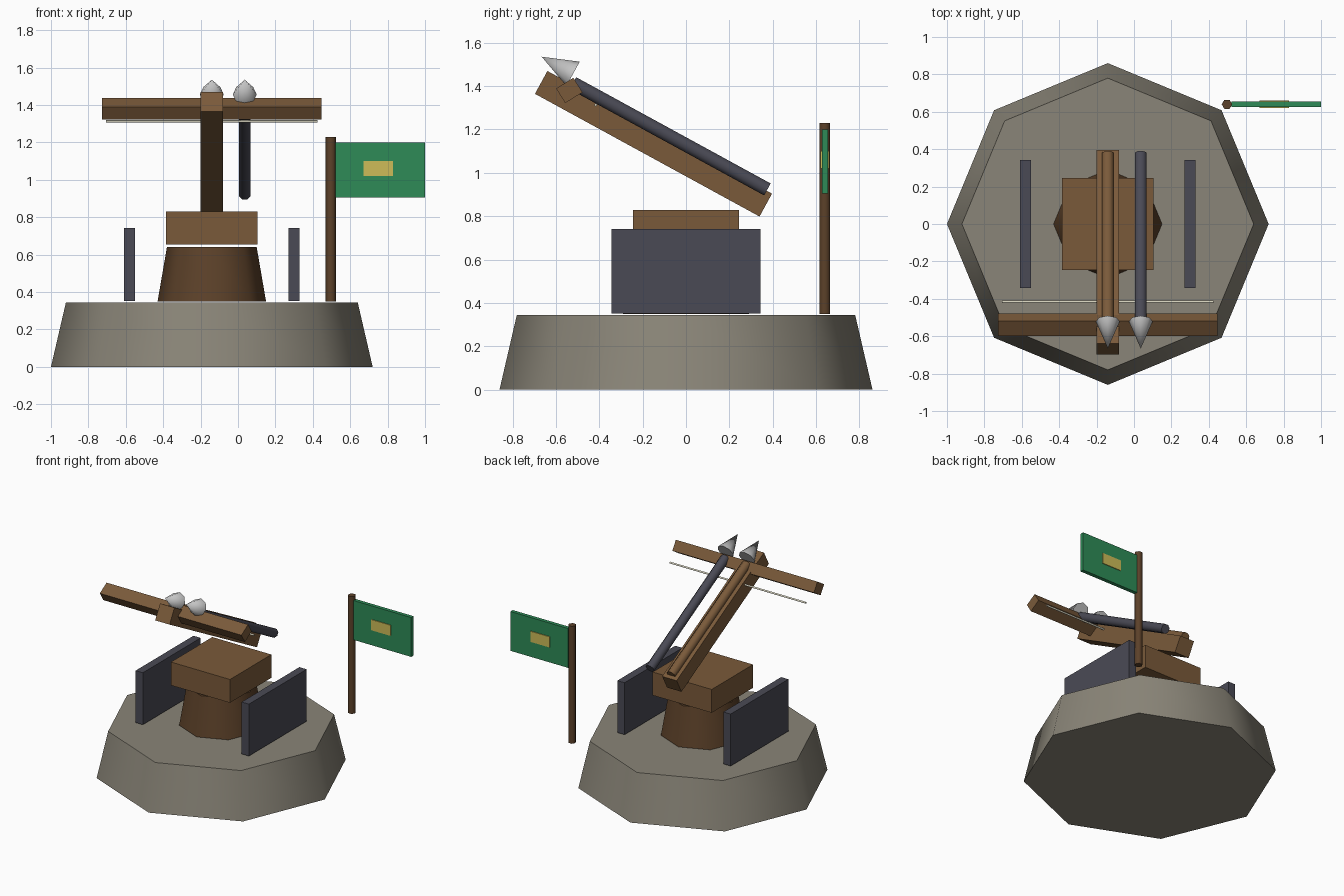
import bpy
import math
from mathutils import Matrix, Vector

cube = bpy.data.objects.get("Cube")
if cube:
    bpy.data.objects.remove(cube, do_unlink=True)


def material(name, hex_code):
    """One flat colour, converted from a display hex code to linear."""
    chans = [int(hex_code[i:i + 2], 16) / 255 for i in (0, 2, 4)]
    col = [c / 12.92 if c < 0.04 else ((c + 0.055) / 1.055) ** 2.4 for c in chans] + [1]
    m = bpy.data.materials.new(name)
    m.use_nodes = True
    m.diffuse_color = col
    m.node_tree.nodes["Principled BSDF"].inputs["Base Color"].default_value = col
    return m


stone = material("stone", "8A8578")
wood = material("wood", "7A5A3A")
dark_wood = material("dark_wood", "5C4129")
iron = material("dark_iron", "4A4A55")
steel = material("steel", "C4C4C4")
cord = material("cord", "D8D4C0")
green = material("flag_green", "2E8B57")
gold = material("emblem_gold", "CDBC58")


def finish(obj, name, mat):
    obj.name = obj.data.name = name
    obj.data.materials.append(mat)
    return obj


def box(name, mat, center, size, tilt=0):
    bpy.ops.mesh.primitive_cube_add(size=1)
    obj = bpy.context.object
    obj.data.transform(Matrix.Diagonal((*size, 1)))
    obj.location = center
    obj.rotation_euler.x = tilt
    return finish(obj, name, mat)


def rod(name, mat, start, end, r1, r2, sides, turn=0):
    """Tapered prism between two points, with smooth sides and sharp rims."""
    start, end = Vector(start), Vector(end)
    axis = end - start
    bpy.ops.mesh.primitive_cone_add(vertices=sides, radius1=r1, radius2=r2,
                                    depth=axis.length)
    obj = bpy.context.object
    obj.data.transform(Matrix.Rotation(turn, 4, 'Z'))
    obj.location = (start + end) / 2
    obj.rotation_euler = axis.to_track_quat('Z', 'Y').to_euler()
    bpy.ops.object.shade_smooth_by_angle(angle=math.radians(65))
    return finish(obj, name, mat)


CX = -0.14  # centre line of the turret

# Stone base, pedestal and turntable
rod("stone_base", stone, (CX, 0, 0), (CX, 0, 0.345), 0.86, 0.78, 8)
rod("pedestal", dark_wood, (CX, 0, 0.35), (CX, 0, 0.64), 0.29, 0.24, 8)
box("turntable", wood, (CX, 0, 0.742), (0.49, 0.49, 0.175))

# Side shields
for side, label in ((-1, "right"), (1, "left")):
    box(label + "_shield", iron, (CX + side * 0.44, 0, 0.547), (0.06, 0.685, 0.39))

# Tilted stock
TILT = math.radians(-28.65)
box("stock", wood, (CX, -0.15, 1.134), (0.12, 1.18, 0.12), TILT)


def on_stock(x, along, up):
    """Point given along and above the tilted stock."""
    return Matrix.Rotation(TILT, 3, 'X') @ Vector((0, along, up)) + Vector((x, -0.15, 1.134))


# Two bolts with steel heads
for x, mat, label in ((CX, wood, "centre"), (0.036, iron, "left")):
    rod(label + "_bolt_shaft", mat, on_stock(x, 0.562, 0.067),
        on_stock(x, -0.46, 0.067), 0.034, 0.034, 8, math.pi / 8)
    rod(label + "_bolt_head", steel, on_stock(x, -0.48, 0.105),
        on_stock(x, -0.645, 0.105), 0.064, 0, 8)

# Bow arm and string
box("bow_arm", wood, (CX, -0.538, 1.38), (1.175, 0.094, 0.079), math.radians(32))
rod("bow_string", cord, (CX - 0.565, -0.416, 1.313), (CX + 0.565, -0.416, 1.313),
    0.007, 0.007, 6)

# Flag on its pole
rod("flag_pole", dark_wood, (0.497, 0.64, 0.35), (0.497, 0.64, 1.23),
    0.028, 0.028, 6, math.pi / 2)
box("flag", green, (0.76, 0.64, 1.053), (0.48, 0.028, 0.295))
for side, label in ((-1, "front"), (1, "back")):
    box(label + "_flag_emblem", gold, (0.75, 0.64 + side * 0.015, 1.06), (0.16, 0.009, 0.08))
